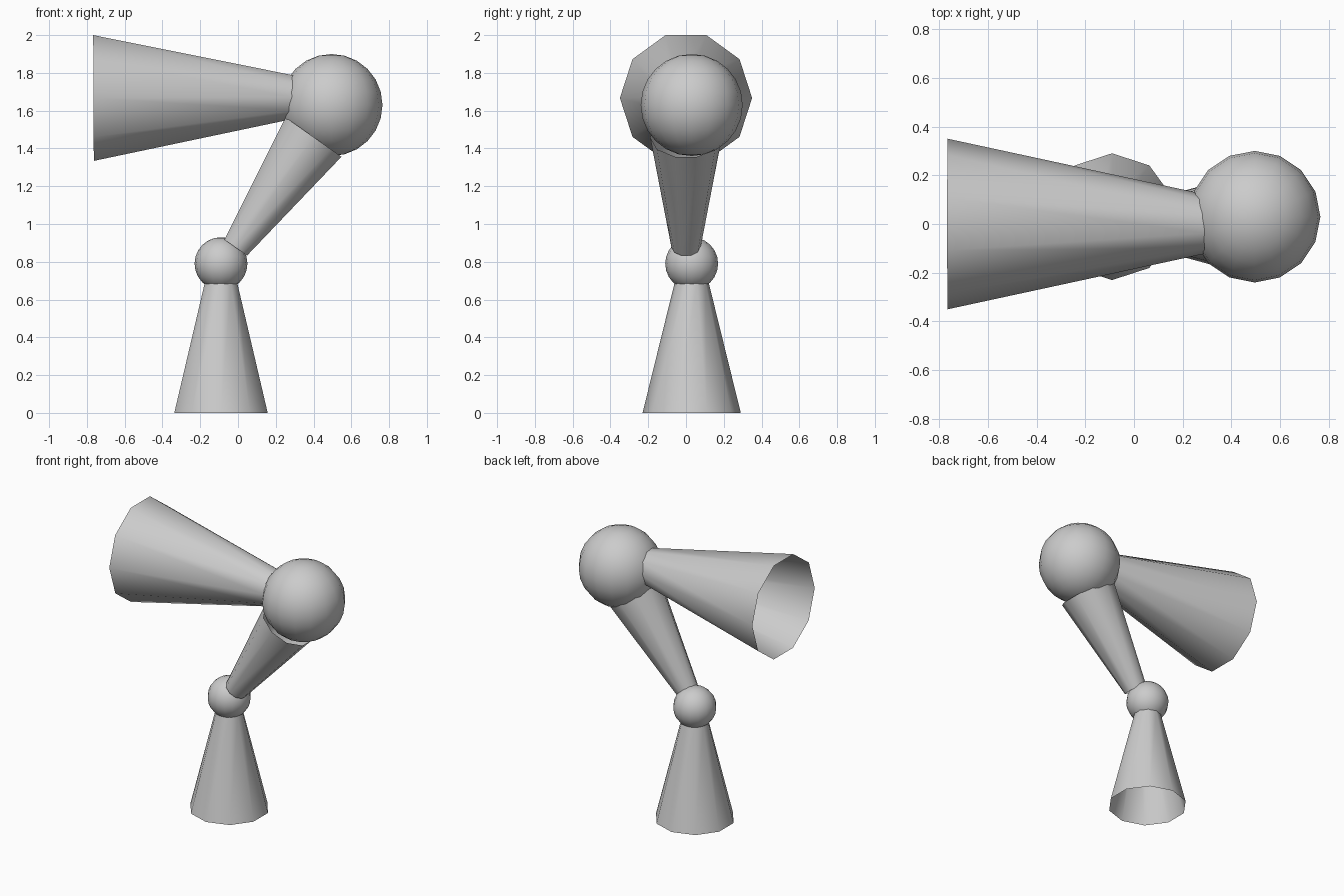
import bpy, bmesh
from math import sin, cos, tau
from mathutils import Vector

if "Cube" in bpy.data.objects:
    bpy.data.objects.remove(bpy.data.objects["Cube"])

SIDES = 10


def finish(bm, name):
    for f in bm.faces:
        f.smooth = True
    mesh = bpy.data.meshes.new(name)
    bm.to_mesh(mesh)
    bm.free()
    obj = bpy.data.objects.new(name, mesh)
    bpy.context.collection.objects.link(obj)
    return obj


def open_cone(name, start, end, r_start, r_end):
    """Open ten-sided tapered tube whose axis lies in the XZ plane."""
    a, b = Vector(start), Vector(end)
    side = Vector((0, 1, 0))
    up = (b - a).normalized().cross(side)
    bm = bmesh.new()
    rings = []
    for c, r in ((a, r_start), (b, r_end)):
        rings.append([bm.verts.new(c + r * (side * cos(tau * i / SIDES) + up * sin(tau * i / SIDES)))
                      for i in range(SIDES)])
    for i in range(SIDES):
        j = (i + 1) % SIDES
        bm.faces.new((rings[0][i], rings[1][i], rings[1][j], rings[0][j]))
    bmesh.ops.recalc_face_normals(bm, faces=bm.faces)
    # keep normals pointing away from the axis
    f = bm.faces[:][0]
    if f.normal.dot(f.calc_center_median() - (a + b) / 2) < 0:
        bmesh.ops.reverse_faces(bm, faces=bm.faces[:])
    return finish(bm, name)


def ball(name, centre, radius):
    bm = bmesh.new()
    bmesh.ops.create_uvsphere(bm, u_segments=16, v_segments=12, radius=radius)
    bmesh.ops.translate(bm, verts=bm.verts, vec=centre)
    return finish(bm, name)


# Flared foot standing on the ground
open_cone("base", (-0.09, 0.03, 0), (-0.09, 0.03, 0.69), 0.26, 0.09)
# Lower and upper joints
ball("lower_joint", (-0.09, 0.03, 0.79), 0.14)
ball("upper_joint", (0.495, 0.03, 1.63), 0.27)
# Slanted arm between the joints
open_cone("arm", (-0.012, 0, 0.875), (0.40, 0, 1.46), 0.077, 0.19)
# Flared lamp shade, open at its wide end
open_cone("shade", (-0.765, 0, 1.667), (0.29, 0, 1.672), 0.35, 0.122)
